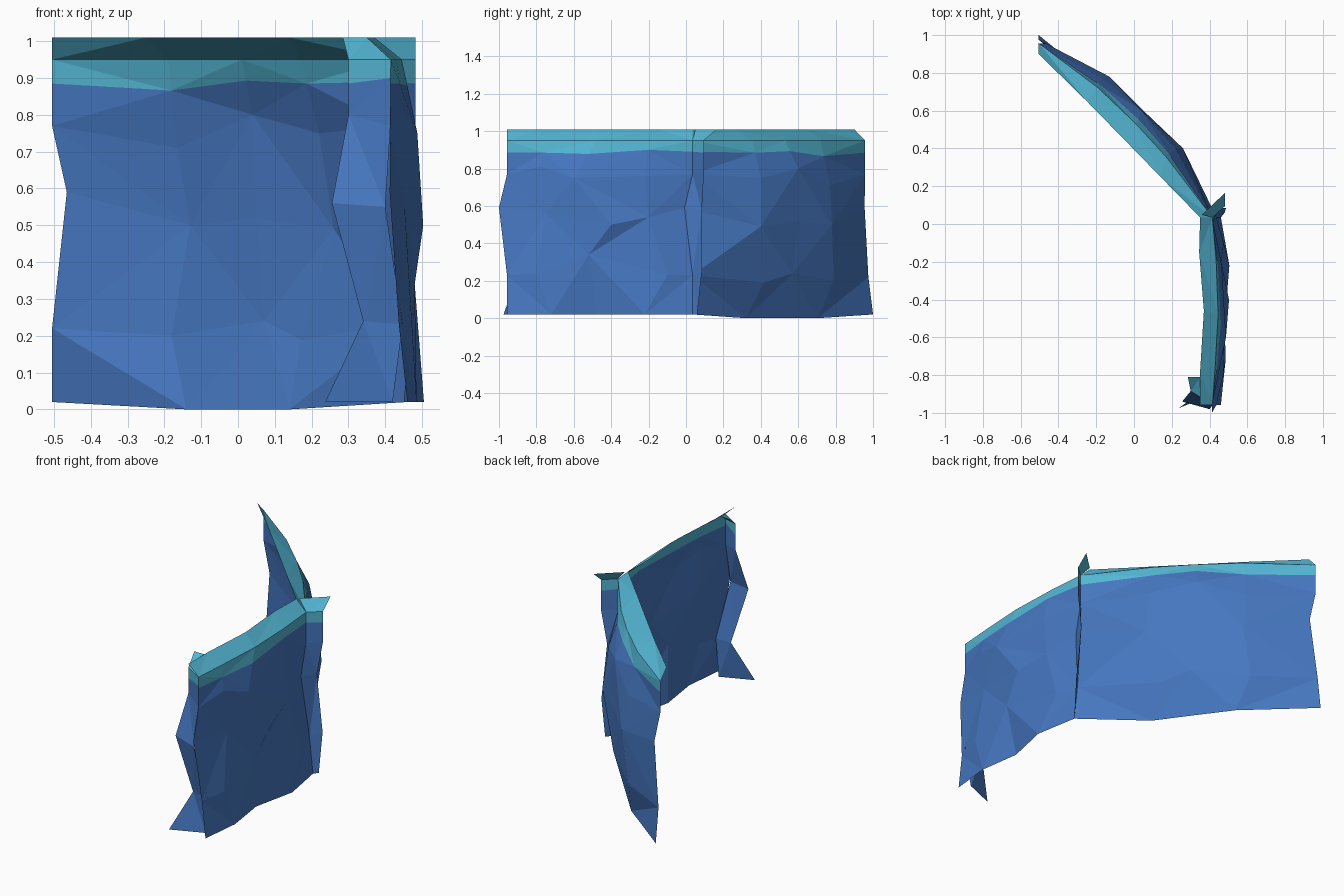
import bpy


def flat_colour(name, rgb):
    m = bpy.data.materials.new(name)
    m.diffuse_color = (*rgb, 1)
    return m


ROCK = flat_colour("blue rock", (0.061, 0.185, 0.53))
TURF = flat_colour("teal turf", (0.088, 0.47, 0.66))


def with_turf_line(column, z):
    """Insert the turf edge between the rim (1) and the first rock row (2)."""
    a, b = column[1], column[2]
    t = (a[2] - z) / (a[2] - b[2])
    edge = tuple(a[i] + (b[i] - a[i]) * t for i in range(3))
    return column[:2] + [edge] + column[2:]


def cliff_sheet(name, columns, turf_edges):
    """Open faceted sheet; columns run top lip -> rim -> rock -> foot."""
    cols = [with_turf_line(c, z) for c, z in zip(columns, turf_edges)]
    n = len(cols[0])
    verts = [p for c in cols for p in c]
    faces, mats = [], []
    for i in range(len(cols) - 1):
        for j in range(n - 1):
            a, b = i * n + j, (i + 1) * n + j
            if (i + j) % 2:
                faces += [(a, a + 1, b + 1), (a, b + 1, b)]
            else:
                faces += [(a, a + 1, b), (a + 1, b + 1, b)]
            mats += [int(j < 2)] * 2        # lip and band under it are turf
    me = bpy.data.meshes.new(name)
    me.from_pydata(verts, [], faces)
    me.materials.append(ROCK)
    me.materials.append(TURF)
    me.polygons.foreach_set("material_index", mats)
    ob = bpy.data.objects.new(name, me)
    bpy.context.collection.objects.link(ob)
    return ob


# shared corner column, repeated at both ends of the straight wall
def corner(y):
    return [(.35, y, 1.01), (.415, y, .95), (.414, y, .77),
            (.412, y - .043, .59), (.437, y, .23), (.46, y, .02)]


near, far = corner(-.957), corner(.035)

# straight wall
cliff_sheet("straight_cliff", [
    near,
    [(.35, -.78, 1.01), (.43, -.75, .95), (.45, -.78, .81),
     (.452, -.75, .56), (.472, -.80, .24), (.485, -.72, .02)],
    [(.37, -.46, 1.01), (.445, -.48, .95), (.487, -.60, .75),
     (.503, -.40, .50), (.48, -.52, .34), (.45, -.476, .02)],
    [(.345, -.15, 1.01), (.435, -.20, .95), (.465, -.22, .76),
     (.462, -.20, .54), (.475, -.10, .23), (.505, -.22, .02)],
    far,
], [.885, .885, .878, .90, .89])

# diagonal wall, starting from the same corner
cliff_sheet("diagonal_cliff", [
    far,
    [(.14, .25, 1.01), (.17, .355, .95), (.22, .40, .75),
     (.26, .40, .49), (.17, .415, .19), (.14, .32, 0)],
    [(-.04, .435, 1.01), (.01, .53, .95), (.04, .60, .80),
     (.05, .60, .52), (.07, .57, .24), (0, .515, 0)],
    [(-.25, .65, 1.01), (-.19, .72, .95), (-.165, .77, .71),
     (-.13, .78, .50), (-.18, .79, .20), (-.14, .705, 0)],
    [(-.505, .90, 1.01), (-.505, .957, .95), (-.505, .957, .77),
     (-.465, .955, .59), (-.505, .975, .22), (-.505, 1.0, .02)],
], [.89, .885, .893, .866, .885])

# short return at the near end, its lower edge tucked behind the corner
cliff_sheet("near_end_return", [
    [(.285, -.81, 1.01), (.30, -.885, .95), (.30, -.885, .80),
     (.255, -.94, .56), (.34, -.90, .24), (.237, -.975, .02)],
    [(.35, -.81, 1.01)] + near[1:3]
    + [(.40, -.98, .55), (.447, -.915, .23), (.42, -.90, .02)],
], [.885, .90])

# short return at the junction
cliff_sheet("junction_return", [
    [(.36, .05, 1.01)] + far[1:],
    [(.482, .165, 1.01), (.482, .095, .95), (.482, .095, .77),
     (.45, .085, .58), (.487, .085, .25), (.48, .06, .02)],
], [.89, .885])
